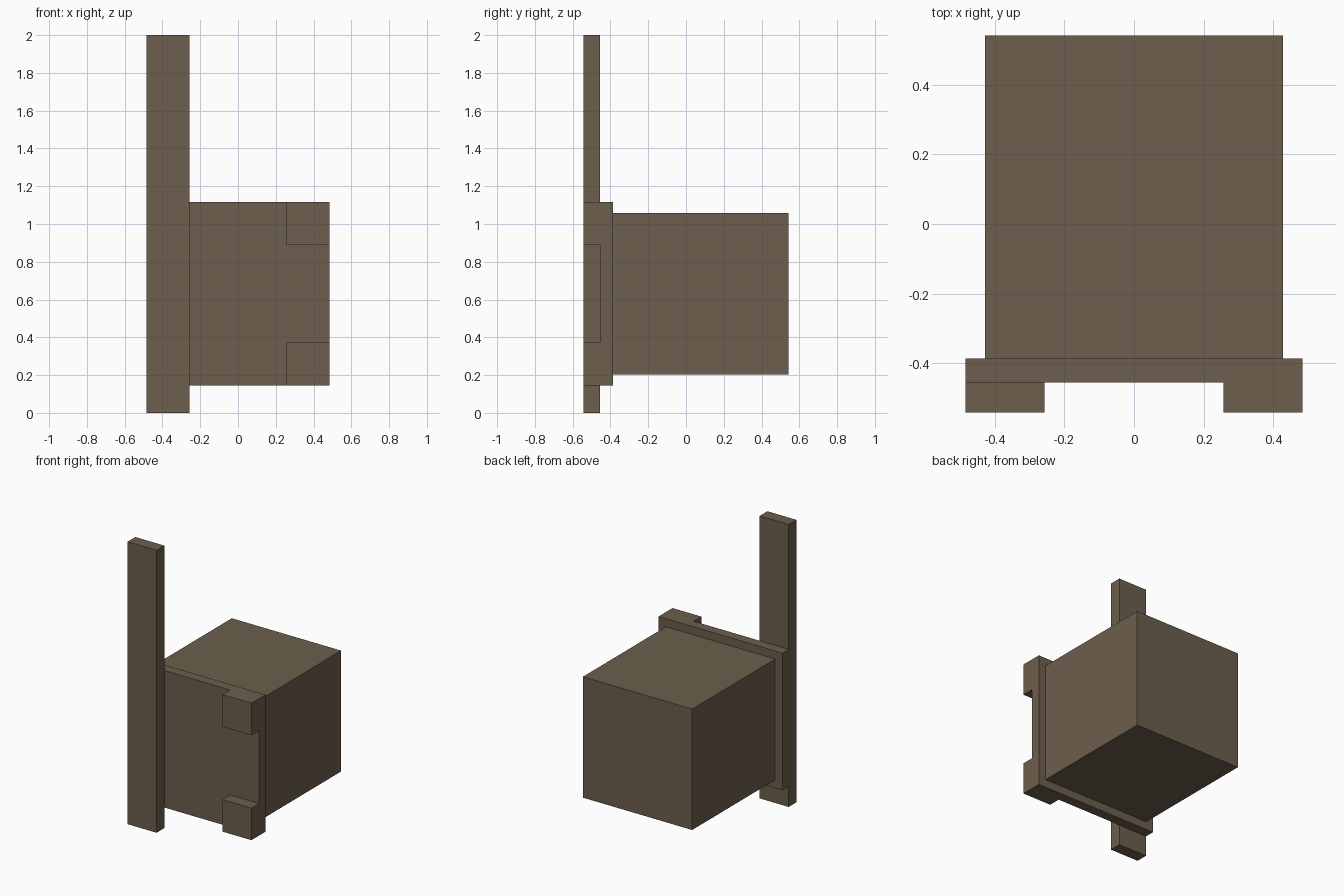
import bpy

if "Cube" in bpy.data.objects:
    bpy.data.objects.remove(bpy.data.objects["Cube"])

brown = bpy.data.materials.new("dull brown")
brown.diffuse_color = (0.150, 0.114, 0.074, 1.0)
brown.use_nodes = True
brown.node_tree.nodes["Principled BSDF"].inputs["Base Color"].default_value = brown.diffuse_color


def box(name, x, y, z):
    """Axis-aligned box from (min, max) ranges."""
    centre = [(a + b) / 2 for a, b in (x, y, z)]
    size = [b - a for a, b in (x, y, z)]
    bpy.ops.mesh.primitive_cube_add(size=1, location=centre)
    ob = bpy.context.object
    ob.name = name
    ob.scale = size
    bpy.ops.object.transform_apply(location=False, rotation=False, scale=True)
    ob.data.materials.append(brown)
    return ob


FRONT, PLATE_FRONT, PLATE_BACK, BACK = -0.542, -0.456, -0.386, 0.542
HALF, INNER = 0.485, 0.258      # plate half width, inner edge of post and blocks
LOW, HIGH = 0.146, 1.116        # plate bottom and top
BLOCK = HALF - INNER

# Main body
box("body", (-0.428, 0.428), (PLATE_BACK, BACK), (0.203, 1.059))

# Plate across the front of the body
box("front_plate", (-HALF, HALF), (PLATE_FRONT, PLATE_BACK), (LOW, HIGH))

# Tall post on the left
box("tall_post", (-HALF, -INNER), (FRONT, PLATE_FRONT), (0.0, 2.0))

# Two corner blocks on the right
for name, z in (("lower_block", LOW), ("upper_block", HIGH - BLOCK)):
    box(name, (INNER, HALF), (FRONT, PLATE_FRONT), (z, z + BLOCK))
